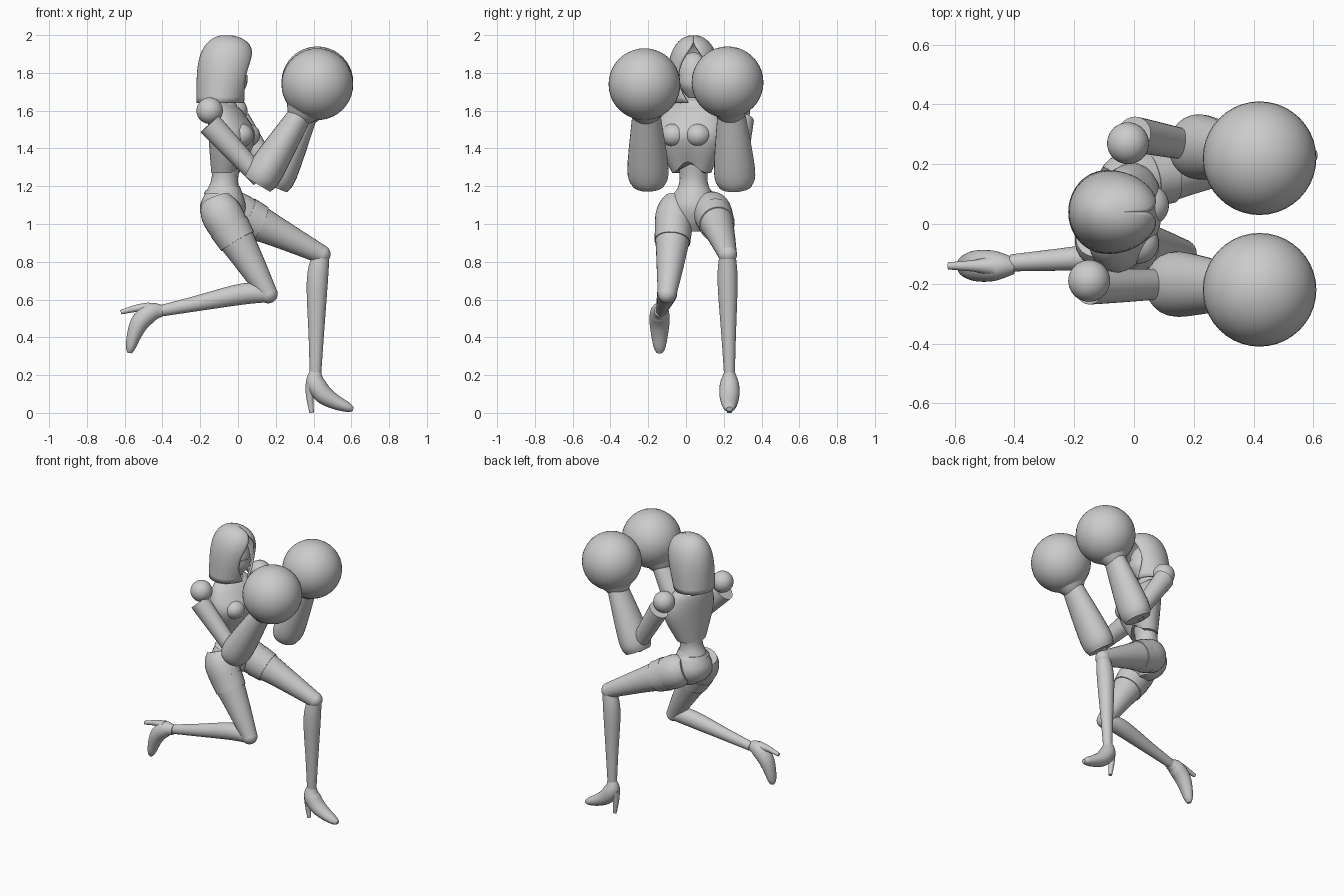
import bpy, bmesh, math
from mathutils import Vector, Matrix

if "Cube" in bpy.data.objects:
    bpy.data.objects.remove(bpy.data.objects["Cube"])

SHADE = (.6, .6, .6, 1)
grey = bpy.data.materials.new("plain_grey")
grey.use_nodes = True
grey.diffuse_color = SHADE
grey.node_tree.nodes["Principled BSDF"].inputs["Base Color"].default_value = SHADE

ACROSS = Vector((0, 1, 0))            # width direction of the limbs
TWIST = Vector((.26, .97, 0))         # left-right axis of the twisted body
UP = Vector((0, 0, 1))


def finish(name, bm):
    bmesh.ops.recalc_face_normals(bm, faces=bm.faces)
    mesh = bpy.data.meshes.new(name)
    bm.to_mesh(mesh)
    bm.free()
    part = bpy.data.objects.new(name, mesh)
    bpy.context.collection.objects.link(part)
    mesh.materials.append(grey)
    bpy.ops.object.select_all(action='DESELECT')
    part.select_set(True)
    bpy.context.view_layer.objects.active = part
    bpy.ops.object.shade_smooth_by_angle(angle=math.radians(40))
    return part


def bridge(bm, rings, closed):
    for lower, upper in zip(rings, rings[1:]):
        for k in range(len(lower) - (not closed)):
            following = (k + 1) % len(lower)
            bm.faces.new((lower[k], lower[following], upper[following], upper[k]))


def spline(keys, steps=5):
    # Catmull-Rom curve through the keys
    curve = []
    for i in range(len(keys) - 1):
        start, end = keys[i], keys[i + 1]
        leave = (end - keys[max(i - 1, 0)]) / 2
        arrive = (keys[min(i + 2, len(keys) - 1)] - start) / 2
        for k in range(steps):
            t = k / steps
            ease = t * t * (3 - 2 * t)
            curve.append(start.lerp(end, ease) + leave * t * (1 - t) ** 2 - arrive * t * t * (1 - t))
    return curve + [keys[-1]]


def tube(name, points, radii, wide=(1, 1), side=ACROSS, level=False, hem=0):
    # round loft along a path; wide is the width-to-depth ratio at both ends,
    # level keeps rings horizontal, hem lifts the front of the first ring
    curve = spline([Vector((*p, r)) for p, r in zip(points, radii)])
    path = [Vector(key[:3]) for key in curve]
    last, sides = len(path) - 1, 28
    bm = bmesh.new()
    rings = []
    for i, centre in enumerate(path):
        along = UP if level else (path[min(i + 1, last)] - path[max(i - 1, 0)]).normalized()
        width = (side - along * side.dot(along)).normalized()
        depth = width.cross(along)
        radius, t = curve[i][3], i / last
        ratio = wide[0] + (wide[1] - wide[0]) * t
        ring = []
        for k in range(sides):
            a = math.tau * k / sides
            lift = UP * hem * max(math.cos(a), 0) ** 6 * max(1 - 2 * t, 0)
            ring.append(bm.verts.new(centre + lift + depth * radius * math.cos(a)
                                     + width * radius * ratio * math.sin(a)))
        rings.append(ring)
    bridge(bm, rings, True)
    bm.faces.new(rings[0])
    bm.faces.new(rings[-1])
    return finish(name, bm)


def ball(name, centre, radius, stretch=(1, 1, 1)):
    bm = bmesh.new()
    place = Matrix.Translation(centre) @ Matrix.Diagonal((*stretch, 1))
    bmesh.ops.create_uvsphere(bm, u_segments=40, v_segments=20, radius=radius, matrix=place)
    return finish(name, bm)


def body(name, points, radii, wide, hem=0):
    return tube(name, points, radii, wide, TWIST, True, hem)


# Torso: waist, corset with a raised front hem, neck and collar
body("waist", [(-.08, .04, 1.17), (-.07, .04, 1.24), (-.06, .04, 1.34)], (.09, .07, .08), (1, 1.1))
body("corset", [(-.06, .03, 1.27), (-.03, .02, 1.45), (-.06, .03, 1.58), (-.08, .04, 1.64)],
     (.08, .12, .09, .05), (1.3, 2), .06)
body("neck", [(-.08, .04, 1.6), (-.06, .04, 1.75)], (.06, .05), (1.2, 1))
body("collar", [(-.08, .04, 1.61), (-.08, .04, 1.66)], (.08, .06), (1.3, 1))
for label, sign in (("left", 1), ("right", -1)):
    ball(label + "_bust", Vector((.03, 0, 1.47)) + TWIST * sign * .065, .07, (1, 1, .9))

# Hips and belt
body("hips", [(-.06, .04, .96), (-.08, .04, 1.02), (-.08, .04, 1.1), (-.07, .04, 1.2)],
     (.04, .1, .12, .08), (1.2, 1))
body("belt", [(-.08, .04, 1.16), (-.08, .04, 1.18)], (.1, .09), (1.1, 1))


# Legs: thigh, cuff plate, knee cap and shin
def leg(label, hip, seat, middle, knee, calf, ankle):
    hip, seat, middle, knee, calf, ankle = map(Vector, (hip, seat, middle, knee, calf, ankle))
    tube(label + "_thigh", [hip, seat, middle, knee], (.08, .11, .08, .05), (.9, 1))
    tube(label + "_thigh_cuff", [seat.lerp(middle, .25), seat.lerp(middle, .6)], (.11, .1), (.9, .95))
    ball(label + "_knee", knee, .05)
    tube(label + "_shin", [knee, calf, calf.lerp(ankle, .6), ankle], (.045, .056, .04, .03), (.95, .95))


leg("left", (-.08, .12, 1.09), (-.01, .14, 1.06), (.2, .18, .96), (.44, .22, .84), (.42, .22, .7), (.41, .23, .2))
leg("right", (-.12, -.04, 1.13), (-.08, -.06, 1.04), (.05, -.08, .82), (.16, -.1, .63), (.03, -.1, .63), (-.41, -.13, .54))


# High-heeled shoes, turned about the ankle
def shoe(label, ankle, turn):
    place = Matrix.Translation(ankle) @ Matrix.Rotation(turn, 4, 'Y')

    def put(*spots):
        return [place @ Vector((x, 0, z)) for x, z in spots]
    tube(label + "_shoe", put((0, 0), (0, -.06), (.04, -.12), (.1, -.16), (.17, -.19), (.2, -.2)),
         (.03, .05, .05, .04, .026, .012), (.9, 1.3))
    tube(label + "_heel", put((-.02, -.07), (-.03, -.13), (-.02, -.22)), (.034, .02, .012))


shoe("left", (.41, .23, .22), 0)
shoe("right", (-.4, -.14, .54), math.radians(83))


# Arms: shoulder ball, upper arm, gauntlet with plate, cuff and round glove
def arm(label, shoulder, top, elbow, wrist, glove, outward):
    top, elbow, wrist, glove = map(Vector, (top, elbow, wrist, glove))
    ball(label + "_shoulder", shoulder, .07)
    tube(label + "_upper_arm", [top, elbow], (.066, .05), (.9, 1))
    heel = elbow.lerp(wrist, -.08)
    tube(label + "_gauntlet", [heel, elbow.lerp(wrist, .15), wrist], (.08, .095, .062), (1.1, 1.2))
    shift = ACROSS * outward
    tube(label + "_gauntlet_plate", [elbow + shift, elbow.lerp(wrist, .8) + shift], (.065, .05), (1.4, 1.3))
    tube(label + "_cuff", [wrist.lerp(glove, -.15), wrist.lerp(glove, .2), wrist.lerp(glove, .5)], (.06, .1, .1))
    ball(label + "_glove", glove, .19)


arm("right", (-.15, -.19, 1.6), (-.15, -.21, 1.53), (.12, -.2, 1.24), (.33, -.21, 1.58), (.42, -.22, 1.74), -.012)
arm("left", (-.02, .27, 1.6), (0, .3, 1.55), (.2, .26, 1.23), (.36, .24, 1.58), (.42, .22, 1.75), .012)

# Hood: domed rings with a pointed gap in front of the face
bm = bmesh.new()
rings = []
levels, spokes = 18, 40
for i in range(levels):
    t = math.sin(math.pi / 2 * i / levels)
    dome = math.sqrt(1 - t ** 4)
    back = -.07 - .15 * dome
    front = -.06 + (.095 + .1 * t) * dome
    gap = .01 + .65 * max(math.sin(math.pi * (.1 + t)), 0)
    ring = []
    for k in range(spokes + 1):
        a = gap + (math.tau - 2 * gap) * k / spokes
        ring.append(bm.verts.new(((back + front) / 2 + (front - back) / 2 * math.cos(a),
                                  .04 + .14 * dome * math.sin(a), 1.64 + .36 * t)))
    rings.append(ring)
bridge(bm, rings, False)
bm.faces.new(rings[-1])
hood = finish("hood", bm)
shell = hood.modifiers.new("thickness", 'SOLIDIFY')
shell.thickness = .014
shell.offset = -1

# Masked face inside the hood
ball("face", (-.04, .04, 1.79), .085, (1, 1, 1.4))
tube("face_mask", [(-.03, .04, 1.67), (-.03, .04, 1.73), (-.04, .04, 1.79)], (.03, .075, .09), level=True)
